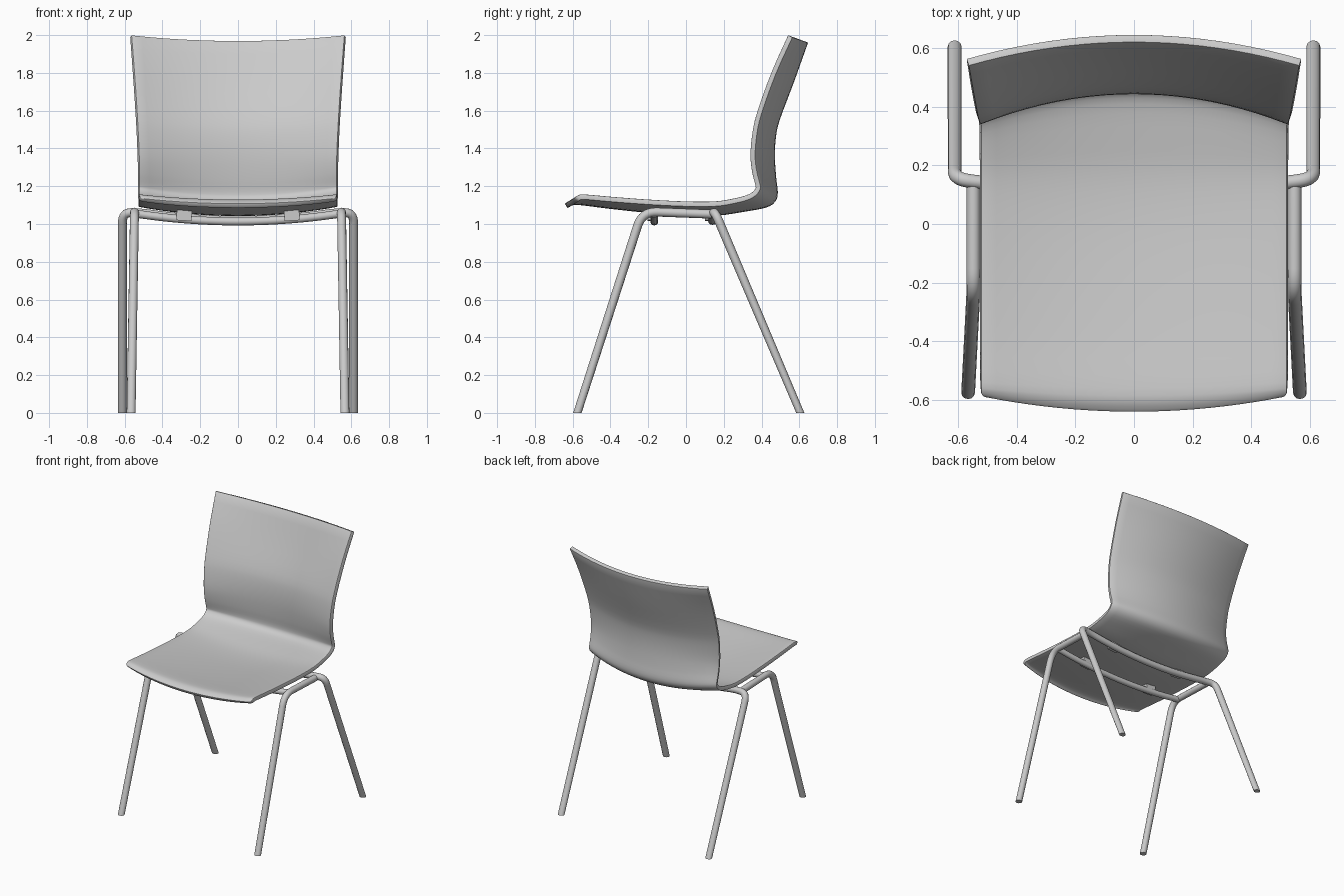
import bpy, math
from mathutils import Vector

if "Cube" in bpy.data.objects:
    bpy.data.objects.remove(bpy.data.objects["Cube"])

grey = bpy.data.materials.new("light_grey")
grey.diffuse_color = (0.6, 0.6, 0.6, 1)
grey.use_nodes = True
grey.node_tree.nodes["Principled BSDF"].inputs["Base Color"].default_value = grey.diffuse_color


def finish(ob, angle=40):
    bpy.ops.object.select_all(action='DESELECT')
    ob.select_set(True)
    bpy.context.view_layer.objects.active = ob
    bpy.ops.object.convert(target='MESH')
    if not ob.data.materials:
        ob.data.materials.append(grey)
    bpy.ops.object.shade_smooth_by_angle(angle=math.radians(angle))
    return ob


def spline(pts, steps=3):
    """Catmull-Rom curve through the points."""
    p = [Vector(q) for q in pts]
    p = [2 * p[0] - p[1]] + p + [2 * p[-1] - p[-2]]
    out = []
    for i in range(1, len(p) - 2):
        a, b, c, d = p[i - 1:i + 3]
        for k in range(steps):
            t = k / steps
            out.append(0.5 * (2 * b + (c - a) * t + (2 * a - 5 * b + 4 * c - d) * t * t
                              + (3 * b - a - 3 * c + d) * t ** 3))
    return out + [p[-2]]


def tube(name, pts, radius, bend=0.07, foot=False):
    """Round tube along a path whose corners are filleted."""
    pts = [Vector(p) for p in pts]
    path = [pts[0]]
    for a, b, c in zip(pts, pts[1:], pts[2:]):
        s = b + (a - b).normalized() * min(bend, (a - b).length * 0.48)
        e = b + (c - b).normalized() * min(bend, (c - b).length * 0.48)
        path += [s * (1 - t) ** 2 + b * 2 * t * (1 - t) + e * t * t
                 for t in [k / 8 for k in range(9)]]
    path.append(pts[-1])
    cu = bpy.data.curves.new(name, 'CURVE')
    cu.dimensions = '3D'
    cu.bevel_depth = radius
    cu.bevel_resolution = 4
    cu.use_fill_caps = True
    sp = cu.splines.new('POLY')
    sp.points.add(len(path) - 1)
    for q, p in zip(sp.points, path):
        q.co = (*p, 1)
    ob = bpy.data.objects.new(name, cu)
    bpy.context.collection.objects.link(ob)
    finish(ob)
    if foot:  # cut feet flat on the floor
        for v in ob.data.vertices:
            if v.co.z < 0.03:
                v.co.z = 0
    return ob


# Shell: upper surface profile (y, z) at the side edge and on the centre line
edge = [(-.592, 1.135), (-.575, 1.15), (-.54, 1.157), (-.4, 1.145), (-.2, 1.13), (0, 1.12),
        (.15, 1.12), (.25, 1.135), (.33, 1.157), (.365, 1.185), (.365, 1.21), (.35, 1.27),
        (.34, 1.36), (.35, 1.48), (.375, 1.59), (.45, 1.80), (.54, 2.0)]
centre = [(-.642, 1.108), (-.61, 1.125), (-.56, 1.128), (-.4, 1.108), (-.2, 1.087), (0, 1.072),
          (.16, 1.072), (.29, 1.09), (.41, 1.112), (.45, 1.135), (.458, 1.17), (.45, 1.24),
          (.443, 1.35), (.448, 1.46), (.47, 1.56), (.545, 1.76), (.62, 1.97)]
COLS = 20
verts, faces = [], []
rows = list(zip(spline(edge), spline(centre)))
for r, (e, c) in enumerate(rows):
    half = 0.522 + 0.042 * max(0, (e.y - 1.3) / 0.7) ** 1.4
    half -= (0.014, 0.005, 0.002)[r] if r < 3 else 0
    for i in range(COLS + 1):
        u = 2 * i / COLS - 1
        p = c.lerp(e, u * u)
        verts.append((u * half, p.x, p.y))
n = COLS + 1
for r in range(len(rows) - 1):
    for i in range(COLS):
        a = r * n + i
        faces.append((a, a + 1, a + n + 1, a + n))
me = bpy.data.meshes.new("seat_shell")
me.from_pydata(verts, [], faces)
shell = bpy.data.objects.new("seat_shell", me)
bpy.context.collection.objects.link(shell)
sol = shell.modifiers.new("thickness", 'SOLIDIFY')
sol.thickness = 0.028
sol.offset = -1
bev = shell.modifiers.new("soft_edges", 'BEVEL')
bev.width = 0.004
bev.segments = 2
bev.angle_limit = math.radians(50)
finish(shell)

# Rear legs and rear cross bar as one bent tube, bar sagging under the seat
R = 0.0235
sag = [(x, 0.14, 1.018 + 0.042 * (x / 0.52) ** 2) for x in [k * 0.13 for k in range(-4, 5)]]
tube("rear_leg_frame", [(-.612, .605, 0), (-.612, .155, 1.06)] + sag
     + [(.612, .155, 1.06), (.612, .605, 0)], R, 0.06, True)

# Front legs, each bending back into a side rail
for side, s in (("left", -1), ("right", 1)):
    tube("front_leg_" + side, [(s * .566, -.575, 0), (s * .548, -.232, 1.066),
                               (s * .548, .135, 1.052)], R, 0.08, True)

# Front cross bar
tube("front_cross_bar", [(x, -.168, 1.013 + 0.042 * (x / 0.545) ** 2)
                         for x in [k * 0.545 / 5 for k in range(-5, 6)]], 0.021, 0.05)

# Mounting clips between the bars and the shell
for x in (-.285, .285):
    for name, y in (("front_clip", -.178), ("rear_clip", .125)):
        bpy.ops.mesh.primitive_cube_add(size=1, location=(x, y, 1.047))
        ob = bpy.context.object
        ob.name = name
        ob.scale = (0.08, 0.05, 0.058)
        ob.rotation_euler.y = -0.06 if x > 0 else 0.06
        finish(ob)
